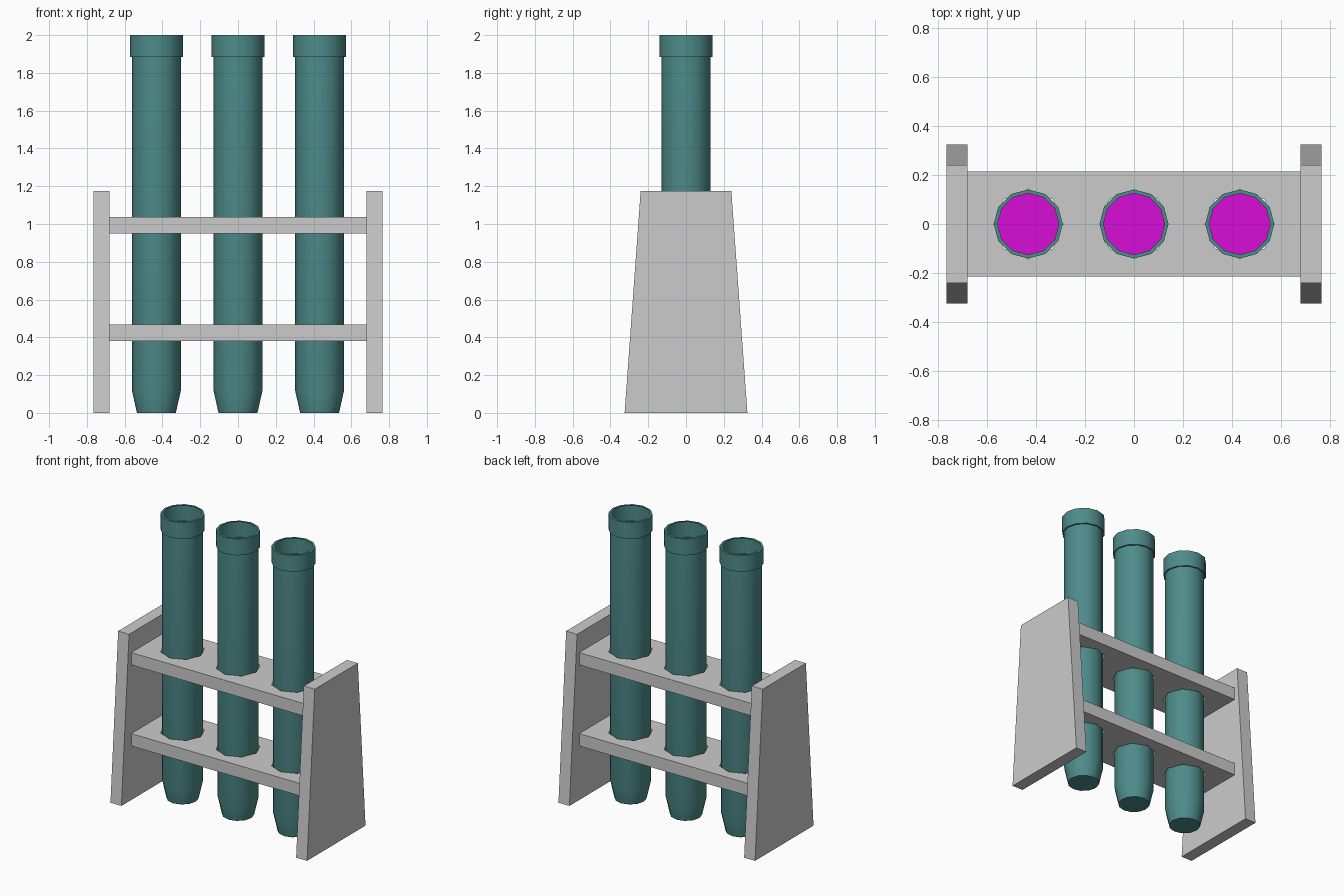
import bpy, bmesh
from math import cos, sin, pi

if "Cube" in bpy.data.objects:
    bpy.data.objects.remove(bpy.data.objects["Cube"])

TUBE_X = (-0.432, 0.0, 0.432)


def material(name, color):
    mat = bpy.data.materials.new(name)
    mat.diffuse_color = color
    mat.use_nodes = True
    mat.node_tree.nodes["Principled BSDF"].inputs["Base Color"].default_value = mat.diffuse_color
    return mat


teal = material("teal", (0.075, 0.26, 0.255, 1))
magenta = material("magenta", (0.68, 0.004, 0.68, 1))
grey = material("grey", (0.55, 0.55, 0.55, 1))


def ring(r, n, cx=0.0):
    return [(cx + r * cos(2 * pi * i / n), r * sin(2 * pi * i / n)) for i in range(n)]


def add_object(name, bm, mat):
    mesh = bpy.data.meshes.new(name)
    bm.to_mesh(mesh)
    bm.free()
    mesh.materials.append(mat)
    obj = bpy.data.objects.new(name, mesh)
    bpy.context.collection.objects.link(obj)
    return obj


def make_lathe(name, x, profile, mat, cap_top=False, n=12):
    # Twelve-sided turned shape with a closed bottom
    bm = bmesh.new()
    rings = [[bm.verts.new((px, py, z)) for px, py in ring(r, n)] for r, z in profile]
    bm.faces.new(rings[0][::-1])
    if cap_top:
        bm.faces.new(rings[-1])
    for a, b in zip(rings, rings[1:]):
        for i in range(n):
            j = (i + 1) % n
            bm.faces.new((a[i], a[j], b[j], b[i]))
    obj = add_object(name, bm, mat)
    obj.location.x = x
    bpy.ops.object.select_all(action='DESELECT')
    obj.select_set(True)
    bpy.context.view_layer.objects.active = obj
    bpy.ops.object.shade_smooth_by_angle(angle=pi / 4.5)


def make_shelf(name, z0, z1):
    # Filled outline with octagonal holes, extruded to the shelf thickness
    curve = bpy.data.curves.new(name, 'CURVE')
    curve.dimensions = '2D'
    curve.fill_mode = 'BOTH'
    curve.extrude = (z1 - z0) / 2
    outline = [(-0.68, -0.215), (0.68, -0.215), (0.68, 0.215), (-0.68, 0.215)]
    for loop in [outline] + [ring(0.142, 8, x) for x in TUBE_X]:
        s = curve.splines.new('POLY')
        s.points.add(len(loop) - 1)
        for p, (x, y) in zip(s.points, loop):
            p.co = (x, y, 0, 1)
        s.use_cyclic_u = True
    helper = bpy.data.objects.new(name + "_outline", curve)
    bm = bmesh.new()
    mesh = bpy.data.meshes.new_from_object(helper)
    bm.from_mesh(mesh)
    bpy.data.objects.remove(helper)
    bpy.data.meshes.remove(mesh)
    bmesh.ops.remove_doubles(bm, verts=bm.verts, dist=1e-4)
    bmesh.ops.recalc_face_normals(bm, faces=bm.faces)
    for f in bm.faces:
        f.smooth = False
        f.material_index = 0
    add_object(name, bm, grey).location.z = (z0 + z1) / 2


def make_end_panel(name, x0, x1):
    # Trapezoid side panel
    bm = bmesh.new()
    outline = [(-0.325, 0), (0.325, 0), (0.24, 1.175), (-0.24, 1.175)]
    face = bm.faces.new([bm.verts.new((x0, y, z)) for y, z in outline])
    out = bmesh.ops.extrude_face_region(bm, geom=[face])
    verts = [v for v in out["geom"] if isinstance(v, bmesh.types.BMVert)]
    bmesh.ops.translate(bm, verts=verts, vec=(x1 - x0, 0, 0))
    bmesh.ops.recalc_face_normals(bm, faces=bm.faces)
    add_object(name, bm, grey)


# Open tubes with tapered foot and collar, each holding liquid
tube = [(0.103, 0), (0.13, 0.12), (0.13, 1.885), (0.141, 1.885), (0.141, 2), (0.125, 2)]
liquid = [(0.098, 0.02), (0.126, 0.13), (0.126, 1.3)]
for side, x in zip(("left", "middle", "right"), TUBE_X):
    make_lathe("test_tube_" + side, x, tube, teal)
    make_lathe("liquid_" + side, x, liquid, magenta, cap_top=True)

# Rack
make_shelf("upper_shelf", 0.95, 1.037)
make_shelf("lower_shelf", 0.38, 0.467)
make_end_panel("left_end_panel", -0.765, -0.68)
make_end_panel("right_end_panel", 0.68, 0.765)
